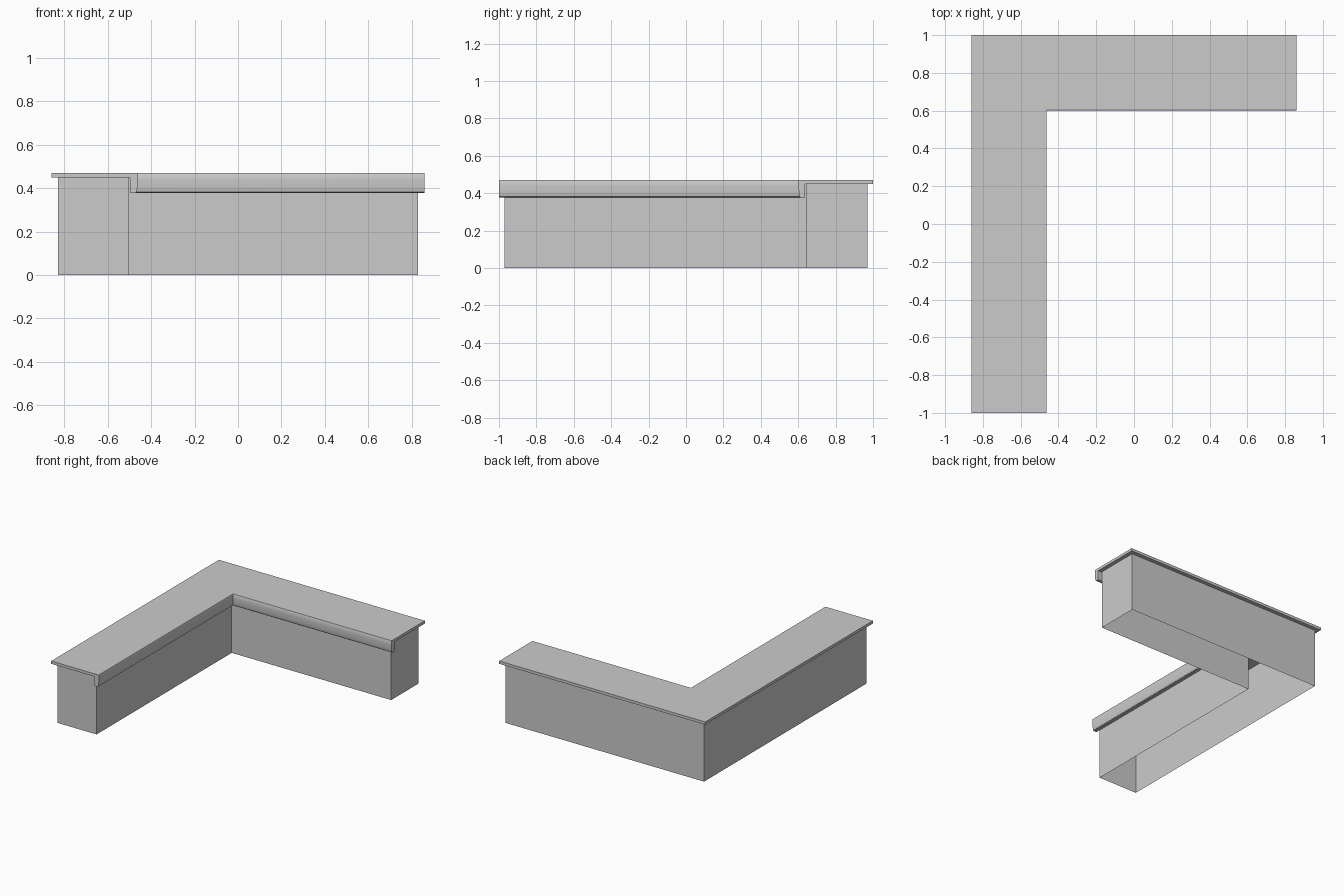
import bpy, bmesh

if "Cube" in bpy.data.objects:
    bpy.data.objects.remove(bpy.data.objects["Cube"])

W, TOP, SLAB, LIP = 0.398, 0.47, 0.449, 0.378
X, Y = 0.86, 1.0


def bend(d, z, inset=0.0):
    """Point at distance d behind the inner edge, at both ends and the mitred corner."""
    x, y = -X + W - d, Y - W + d
    return [(x, -Y + inset, z), (x, y, z), (X - inset, y, z)]


def finish(bm, name):
    bmesh.ops.recalc_face_normals(bm, faces=bm.faces)
    me = bpy.data.meshes.new(name)
    bm.to_mesh(me)
    bm.free()
    ob = bpy.data.objects.new(name, me)
    bpy.context.collection.objects.link(ob)
    bpy.context.view_layer.objects.active = ob
    ob.select_set(True)
    bpy.ops.object.shade_smooth_by_angle(angle=0.6)
    ob.select_set(False)


# Worktop: thin slab with a rounded lip hanging along the inner edge
profile = [(W, TOP), (0.002, TOP), (0, TOP - 0.004), (0, 0.435), (0.001, 0.41),
           (0.003, 0.392), (0.006, 0.382), (0.011, LIP), (0.035, LIP),
           (0.035, SLAB), (W, SLAB)]
bm = bmesh.new()
rows = [[bm.verts.new(p) for p in bend(d, z)] for d, z in profile]
for a, b in zip(rows, rows[1:] + rows[:1]):
    for i in range(2):
        bm.faces.new((a[i], a[i + 1], b[i + 1], b[i]))
for i in (0, 2):
    bm.faces.new([r[i] for r in rows])
finish(bm, "worktop")

# Base: L-shaped wall, open underneath
bm = bmesh.new()
inner, outer = bend(0.04, 0, 0.03), bend(W - 0.03, 0, 0.03)
low = [bm.verts.new(p) for p in inner + outer[::-1]]
high = [bm.verts.new((v.co.x, v.co.y, SLAB)) for v in low]
for i in range(6):
    j = (i + 1) % 6
    bm.faces.new((low[i], low[j], high[j], high[i]))
finish(bm, "base_walls")
